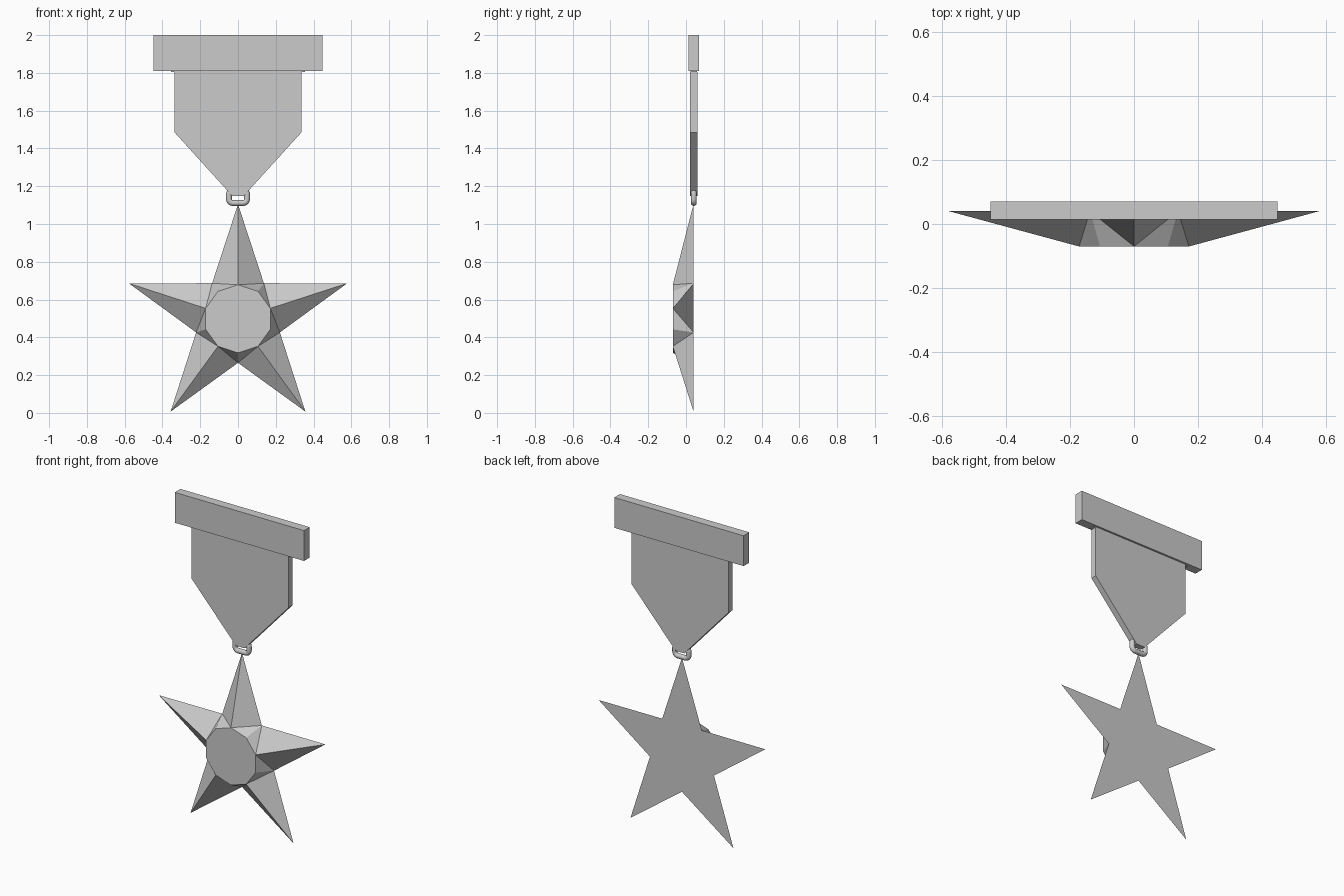
import bpy, bmesh, math
from mathutils import Vector

cube = bpy.data.objects.get("Cube")
if cube:
    bpy.data.objects.remove(cube, do_unlink=True)

metal = bpy.data.materials.new("plain_grey")
metal.use_nodes = True
GREY = (0.6, 0.6, 0.6, 1)
metal.diffuse_color = GREY
metal.node_tree.nodes["Principled BSDF"].inputs["Base Color"].default_value = GREY


def finish(name, bm):
    """Turn a bmesh into a named object with the shared material."""
    bmesh.ops.recalc_face_normals(bm, faces=bm.faces)
    mesh = bpy.data.meshes.new(name)
    bm.to_mesh(mesh)
    bm.free()
    mesh.materials.append(metal)
    obj = bpy.data.objects.new(name, mesh)
    bpy.context.collection.objects.link(obj)
    return obj


def smooth(obj, degrees):
    bpy.ops.object.select_all(action="DESELECT")
    obj.select_set(True)
    bpy.context.view_layer.objects.active = obj
    bpy.ops.object.shade_smooth_by_angle(angle=math.radians(degrees))


def slab(name, half_profile, y0, y1):
    """Mirror a right-hand (x, z) outline and extrude it from y0 to y1."""
    outline = half_profile + [(-x, z) for x, z in reversed(half_profile)]
    bm = bmesh.new()
    face = bm.faces.new([bm.verts.new((x, y0, z)) for x, z in outline])
    moved = bmesh.ops.extrude_face_region(bm, geom=[face])["geom"]
    verts = [v for v in moved if isinstance(v, bmesh.types.BMVert)]
    bmesh.ops.translate(bm, verts=verts, vec=(0, y1 - y0, 0))
    return finish(name, bm)


# Top bar, ribbon and the thin seam between them
slab("top_bar", [(0.448, 2.0), (0.448, 1.81)], 0.014, 0.07)
slab("ribbon", [(0.336, 1.806), (0.336, 1.485), (0.03, 1.148)], 0.022, 0.06)
slab("ribbon_seam", [(0.355, 1.812), (0.355, 1.805)], 0.024, 0.058)


# Hanging ring: round tube swept around a rounded rectangle
def ring(name, half_w, z0, z1, corner, tube, y, steps=6, sides=12):
    bm = bmesh.new()
    mid = (z0 + z1) / 2
    loops = []
    for q, (sx, sz) in enumerate([(1, 1), (-1, 1), (-1, -1), (1, -1)]):
        cx = sx * (half_w - corner)
        cz = mid + sz * ((z1 - z0) / 2 - corner)
        for i in range(steps + 1):
            a = math.pi / 2 * (q + i / steps)
            out = Vector((math.cos(a), 0, math.sin(a)))
            centre = Vector((cx, y, cz)) + out * corner
            loop = []
            for k in range(sides):
                t = math.tau * k / sides
                offset = out * math.cos(t) + Vector((0, math.sin(t), 0))
                loop.append(bm.verts.new(centre + offset * tube))
            loops.append(loop)
    for a, b in zip(loops, loops[1:] + loops[:1]):
        for k in range(sides):
            n = (k + 1) % sides
            bm.faces.new((a[k], a[n], b[n], b[k]))
    return finish(name, bm)


smooth(ring("hanging_ring", 0.048, 1.111, 1.178, 0.022, 0.0155, 0.041), 40)


# Five-pointed star with a flat back, ridged arms and a ten-sided front
def star(name, cz, tip, valley, front, y_front, y_back):
    bm = bmesh.new()
    rim, top = [], []
    for i in range(10):
        a = math.pi * i / 5
        r = valley if i % 2 else tip
        rim.append(bm.verts.new((r * math.sin(a), y_back, cz + r * math.cos(a))))
        top.append(bm.verts.new((front * math.sin(a), y_front, cz + front * math.cos(a))))
    bm.faces.new(rim)
    bm.faces.new(top)
    for i in range(10):
        j = (i + 1) % 10
        t, v = (j, i) if i % 2 else (i, j)
        bm.faces.new((rim[t], rim[v], top[t]))
        bm.faces.new((rim[v], top[v], top[t]))
    return finish(name, bm)


smooth(star("star", 0.498, 0.607, 0.233, 0.18, -0.07, 0.04), 30)
